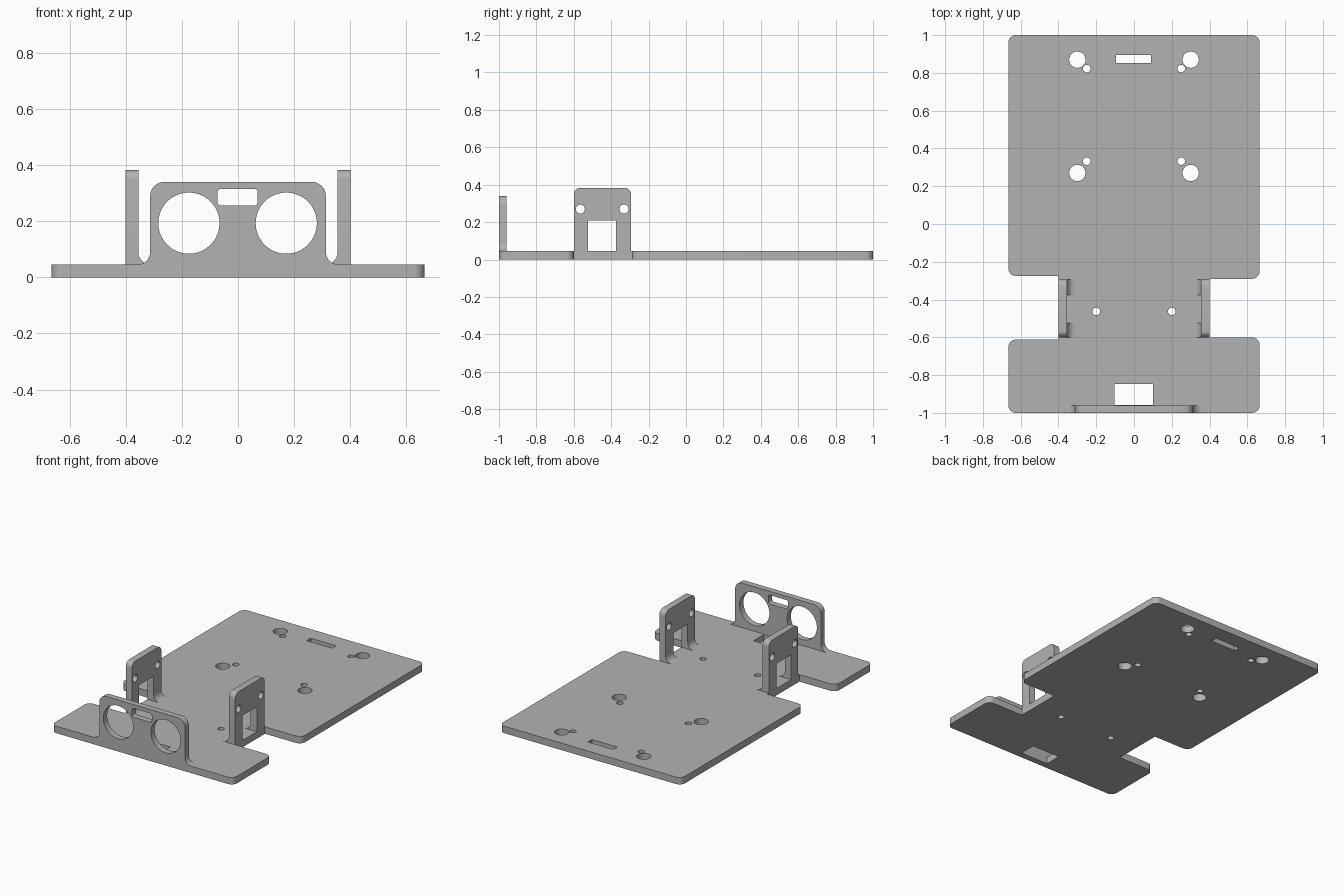
import bpy, bmesh, math
from mathutils import Matrix, Vector

if "Cube" in bpy.data.objects:
    bpy.data.objects.remove(bpy.data.objects["Cube"])

T = 0.046  # sheet thickness
grey = bpy.data.materials.new("light grey")
grey.diffuse_color = (0.45, 0.45, 0.45, 1)
grey.use_nodes = True
grey.node_tree.nodes["Principled BSDF"].inputs["Base Color"].default_value = grey.diffuse_color


def rounded(pts, n=8):
    """Polygon from (x, y, radius) corners, with rounded corners where radius > 0."""
    out = []
    for i, (x, y, r) in enumerate(pts):
        p = Vector((x, y))
        if r == 0:
            out.append(p)
            continue
        a = (Vector(pts[i - 1][:2]) - p).normalized()
        b = (Vector(pts[(i + 1) % len(pts)][:2]) - p).normalized()
        half = a.angle(b) / 2
        c = p + (a + b).normalized() * r / math.sin(half)
        start = p + a * r / math.tan(half) - c
        end = p + b * r / math.tan(half) - c
        sweep = math.atan2(start.x * end.y - start.y * end.x, start.dot(end))
        out += [c + Matrix.Rotation(sweep * k / n, 2) @ start for k in range(n + 1)]
    return out


def rect(x0, x1, y0, y1, r=0):
    return rounded([(x0, y0, r), (x1, y0, r), (x1, y1, r), (x0, y1, r)])


def circle(x, y, r, n=48):
    return [Vector((x + r * math.cos(2 * math.pi * k / n),
                    y + r * math.sin(2 * math.pi * k / n))) for k in range(n)]


def slab(name, loops, lo, hi, frame=Matrix.Identity(4)):
    """Extrude an outline with holes from lo to hi along the frame's third axis."""
    cu = bpy.data.curves.new(name, 'CURVE')
    cu.dimensions = '2D'
    cu.fill_mode = 'BOTH'
    cu.extrude = (hi - lo) / 2
    for loop in loops:
        s = cu.splines.new('POLY')
        s.points.add(len(loop) - 1)
        for q, p in zip(s.points, loop):
            q.co = (p[0], p[1], 0, 1)
        s.use_cyclic_u = True
    tmp = bpy.data.objects.new(name + "_profile", cu)
    bpy.context.collection.objects.link(tmp)
    bpy.context.view_layer.update()
    me = bpy.data.meshes.new_from_object(
        tmp.evaluated_get(bpy.context.evaluated_depsgraph_get()))
    bpy.data.objects.remove(tmp)
    bm = bmesh.new()
    bm.from_mesh(me)
    bmesh.ops.remove_doubles(bm, verts=bm.verts, dist=1e-5)
    bm.transform(frame @ Matrix.Translation((0, 0, (lo + hi) / 2)))
    bmesh.ops.recalc_face_normals(bm, faces=bm.faces)
    bm.to_mesh(me)
    bm.free()
    me.materials.clear()
    me.materials.append(grey)
    ob = bpy.data.objects.new(name, me)
    bpy.context.collection.objects.link(ob)
    bpy.ops.object.select_all(action='DESELECT')
    ob.select_set(True)
    bpy.context.view_layer.objects.active = ob
    bpy.ops.object.shade_smooth_by_angle(angle=math.radians(30))
    return ob


XZ = Matrix(((1, 0, 0, 0), (0, 0, 1, 0), (0, 1, 0, 0), (0, 0, 0, 1)))  # extrudes along y
YZ = Matrix(((0, 0, 1, 0), (1, 0, 0, 0), (0, 1, 0, 0), (0, 0, 0, 1)))  # extrudes along x

# Base plate with wheel notches, mounting holes and slots
R, W = 0.04, 0.665
plate = [rounded([(-W, -1, R), (W, -1, R), (W, -0.6, R), (0.4, -0.6, 0),
                  (0.4, -0.29, 0), (W, -0.29, R), (W, 1, R), (-W, 1, R),
                  (-W, -0.275, R), (-0.4, -0.275, 0), (-0.4, -0.612, 0), (-W, -0.612, R)]),
         rect(-0.095, 0.09, 0.853, 0.895), rect(-0.104, 0.1, -0.958, -0.848)]
for s in (-1, 1):
    plate += [circle(s * 0.3, 0.87, 0.043), circle(s * 0.3, 0.27, 0.043),
              circle(s * 0.25, 0.823, 0.02), circle(s * 0.25, 0.333, 0.02),
              circle(s * 0.2, -0.463, 0.02)]
slab("base_plate", plate, 0, T)

# Front panel with two round openings, a small slot and flared feet
arc = [Vector((0.357 - 0.044 * math.sin(a), T + 0.044 - 0.044 * math.cos(a)))
       for a in (math.pi / 2 * k / 8 for k in range(9))]
top = rounded([(0.313, 0.2, 0), (0.313, 0.34, 0.05), (-0.313, 0.34, 0.05), (-0.313, 0.2, 0)])
panel = arc + top[1:-1] + [Vector((-p.x, p.y)) for p in reversed(arc)]
slab("front_panel", [panel, circle(-0.175, 0.193, 0.109, 64), circle(0.172, 0.193, 0.109, 64),
                     rect(-0.073, 0.07, 0.256, 0.315, 0.012)], -1, -0.96, XZ)

# Side brackets with a window and two screw holes, plus inner foot fillets
bracket = [rounded([(-0.6, T, 0), (-0.525, T, 0), (-0.525, 0.21, 0), (-0.375, 0.21, 0),
                    (-0.375, T, 0), (-0.293, T, 0), (-0.293, 0.383, 0.035),
                    (-0.6, 0.383, 0.035)]),
           circle(-0.565, 0.27, 0.024), circle(-0.331, 0.27, 0.024)]
for side, s in (("left", -1), ("right", 1)):
    slab(side + "_bracket", bracket, *sorted((s * 0.355, s * 0.4)), YZ)
    foot = [Vector((s * 0.355, T))] + [
        Vector((s * (0.311 + 0.044 * math.sin(a)), T + 0.044 - 0.044 * math.cos(a)))
        for a in (math.pi / 2 * k / 8 for k in range(9))]
    slab(side + "_front_fillet", [foot], -0.6, -0.525, XZ)
    slab(side + "_back_fillet", [foot], -0.375, -0.293, XZ)
